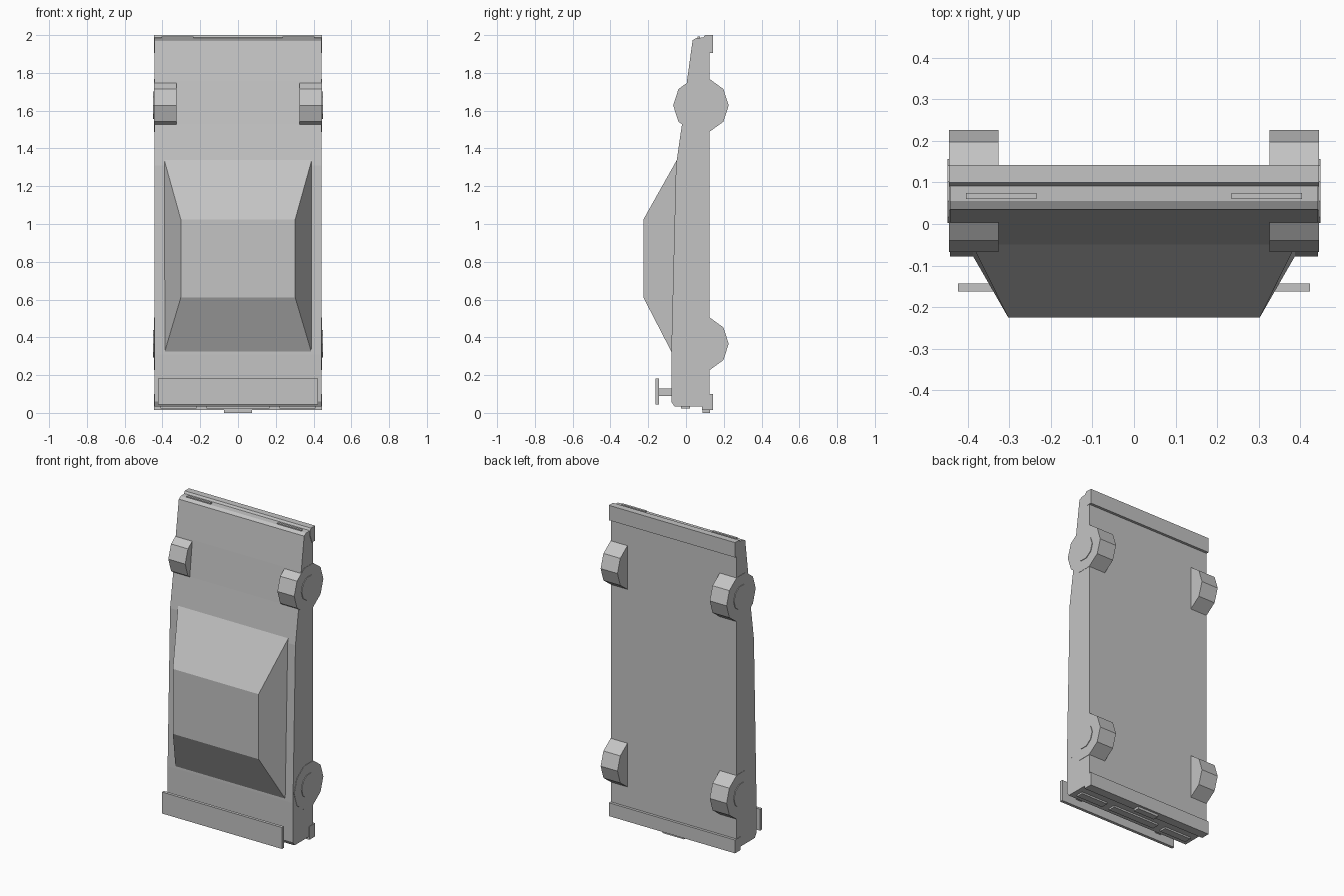
import bpy, bmesh
from math import cos, sin, pi

cube = bpy.data.objects.get("Cube")
if cube:
    bpy.data.objects.remove(cube, do_unlink=True)

grey = bpy.data.materials.new("plain grey")
grey.use_nodes = True
colour = (0.55, 0.55, 0.55, 1)
grey.diffuse_color = colour
grey.node_tree.nodes["Principled BSDF"].inputs["Base Color"].default_value = colour


def finish(name, bm):
    bmesh.ops.recalc_face_normals(bm, faces=bm.faces)
    mesh = bpy.data.meshes.new(name)
    bm.to_mesh(mesh)
    bm.free()
    mesh.materials.append(grey)
    obj = bpy.data.objects.new(name, mesh)
    bpy.context.collection.objects.link(obj)
    return obj


def loft(name, ring_a, ring_b):
    """Closed solid between two matching rings of points."""
    bm = bmesh.new()
    a = [bm.verts.new(p) for p in ring_a]
    b = [bm.verts.new(p) for p in ring_b]
    bm.faces.new(a)
    bm.faces.new(b)
    for i in range(len(a)):
        j = (i + 1) % len(a)
        bm.faces.new((a[i], a[j], b[j], b[i]))
    return finish(name, bm)


def extrude_x(name, profile, x0, x1):
    """Side profile of (y, z) points carried from x0 to x1."""
    return loft(name, [(x0, y, z) for y, z in profile], [(x1, y, z) for y, z in profile])


def box(name, x, y, z):
    return extrude_x(name, [(y[0], z[0]), (y[1], z[0]), (y[1], z[1]), (y[0], z[1])], *x)


def disc(name, x0, x1, y, z, radius, sides=10):
    ring = [(y + radius * cos(2 * pi * i / sides), z + radius * sin(2 * pi * i / sides))
            for i in range(sides)]
    return extrude_x(name, ring, x0, x1)


# Car standing on its tail: nose at the top, roof towards the front
extrude_x("body", [(0.125, 0.035), (0.125, 1.98), (0.095, 1.987), (0.055, 1.985),
                   (0.035, 1.973), (0.005, 1.755), (-0.021, 1.53), (-0.053, 1.31),
                   (-0.078, 0.31), (-0.078, 0.06), (-0.062, 0.035)], -0.443, 0.443)


# Tapered cabin
def cabin_ring(half_width, y_low, z_low, y_high, z_high):
    return [(-half_width, y_low, z_low), (half_width, y_low, z_low),
            (half_width, y_high, z_high), (-half_width, y_high, z_high)]


loft("cabin", cabin_ring(0.392, -0.07, 0.31, -0.045, 1.345),
     cabin_ring(0.303, -0.225, 0.61, -0.225, 1.025))

# Bumpers and number plate
extrude_x("front_bumper", [(0.09, 1.96), (0.09, 1.985), (0.1, 2.0), (0.142, 2.0),
                           (0.142, 1.905), (0.11, 1.905)], -0.446, 0.446)
box("rear_bumper", (-0.446, 0.446), (0.085, 0.142), (0.015, 0.1))
box("number_plate", (-0.075, 0.075), (0.088, 0.128), (0, 0.02))

# Rear panel and spoiler
box("rear_panel", (-0.167, 0.167), (-0.026, 0.02), (0.024, 0.04))
box("spoiler_blade", (-0.424, 0.424), (-0.162, -0.143), (0.045, 0.182))

# Paired parts
for side, s in (("left", 1), ("right", -1)):
    box(side + "_headlight", (s * 0.235, s * 0.405), (0.06, 0.075), (1.97, 1.992))
    box(side + "_tail_light", (s * 0.22, s * 0.41), (-0.026, 0.02), (0.024, 0.04))
    box(side + "_spoiler_post", (s * 0.28, s * 0.32), (-0.15, -0.07), (0.09, 0.128))
    for end, z in (("front", 1.628), ("rear", 0.366)):
        disc(f"{side}_{end}_wheel", s * 0.326, s * 0.445, 0.079, z, 0.147)
        disc(f"{side}_{end}_hubcap", s * 0.43, s * 0.449, 0.079, z, 0.077)
